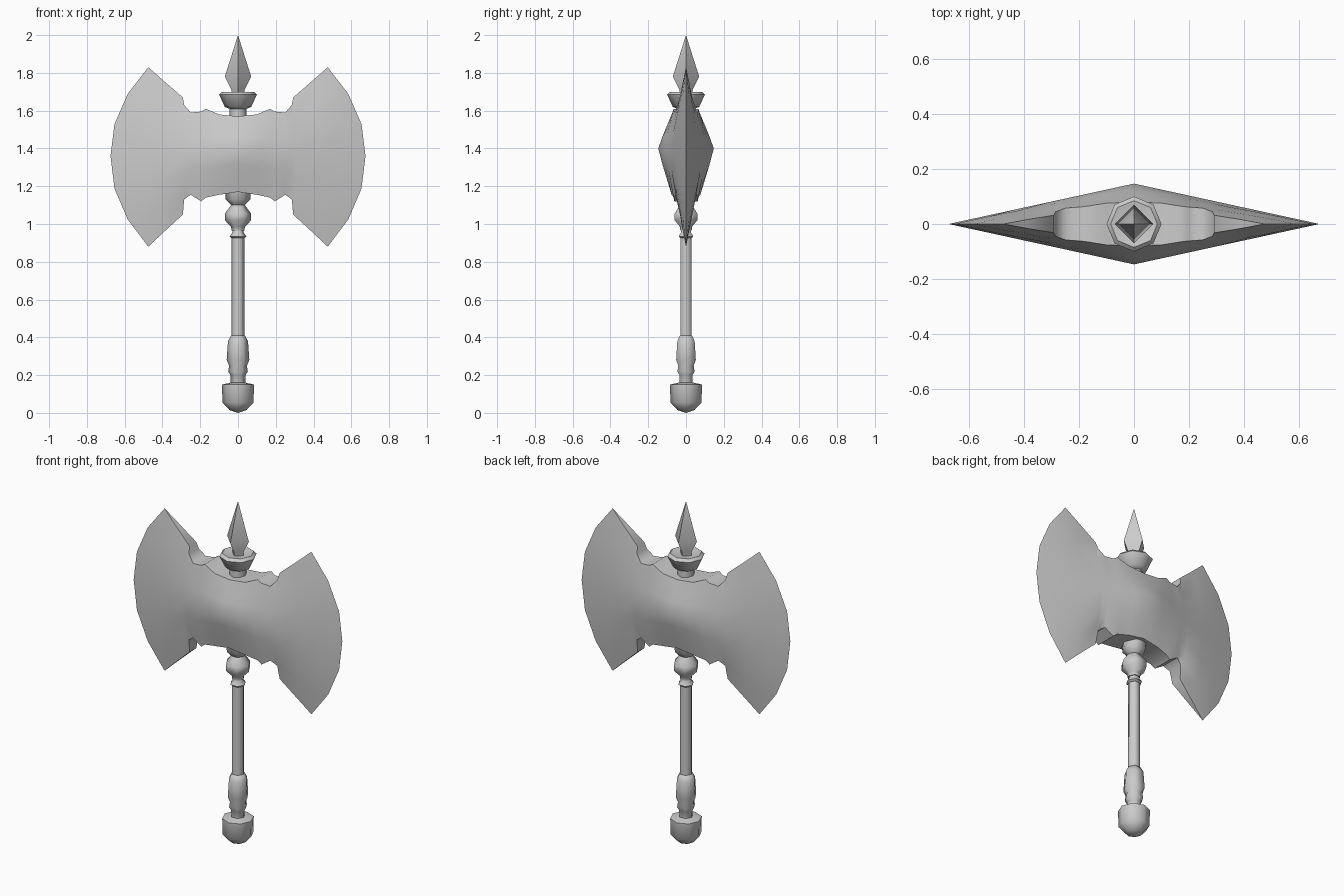
import bpy, bmesh, math

cube = bpy.data.objects.get("Cube")
if cube:
    bpy.data.objects.remove(cube)

steel = bpy.data.materials.new("grey_steel")
GREY = (0.6, 0.6, 0.6, 1)
steel.diffuse_color = GREY
steel.use_nodes = True
steel.node_tree.nodes["Principled BSDF"].inputs["Base Color"].default_value = GREY


def finish(bm, name, angle):
    """Turn a bmesh into a shaded object."""
    bmesh.ops.remove_doubles(bm, verts=bm.verts, dist=0.0005)
    bmesh.ops.recalc_face_normals(bm, faces=bm.faces)
    mesh = bpy.data.meshes.new(name)
    bm.to_mesh(mesh)
    bm.free()
    obj = bpy.data.objects.new(name, mesh)
    mesh.materials.append(steel)
    bpy.context.collection.objects.link(obj)
    bpy.ops.object.select_all(action="DESELECT")
    obj.select_set(True)
    bpy.context.view_layer.objects.active = obj
    bpy.ops.object.shade_smooth_by_angle(angle=math.radians(angle))
    return obj


def bridge(bm, rings):
    """Skin consecutive closed rings of points."""
    rings = [[bm.verts.new(p) for p in ring] for ring in rings]
    for a, b in zip(rings, rings[1:]):
        n = len(a)
        for i in range(n):
            j = (i + 1) % n
            bm.faces.new((a[i], a[j], b[j], b[i]))
    return rings


def turned(name, profile, sides, angle=50):
    """Revolve a (radius, height) profile with few sides."""
    bm = bmesh.new()
    rings = []
    for r, z in profile:
        turns = [math.tau * i / sides for i in range(sides)]
        rings.append([(r * math.cos(t), r * math.sin(t), z) for t in turns])
    skins = bridge(bm, rings)
    for end, (r, z) in ((skins[0], profile[0]), (skins[-1], profile[-1])):
        if r > 0.001:
            bm.faces.new(end)
    return finish(bm, name, angle)


# Handle parts
turned("pommel", [(0, 0), (0.045, 0.015), (0.082, 0.055), (0.085, 0.15), (0.04, 0.16)], 8)
turned("grip", [(0.038, 0.15), (0.04, 0.2), (0.052, 0.22), (0.047, 0.25),
                (0.06, 0.28), (0.053, 0.38), (0.036, 0.41)], 6, 65)
turned("shaft", [(0.035, 0.39), (0.034, 0.94)], 6, 65)
turned("shaft_ring", [(0.034, 0.925), (0.044, 0.935), (0.03, 0.955), (0.03, 0.975)], 6, 65)
turned("lower_collar", [(0.035, 0.965), (0.036, 0.985), (0.07, 1.02), (0.07, 1.055),
                        (0.036, 1.1), (0.065, 1.13), (0.07, 1.2)], 6, 65)
turned("upper_collar", [(0.045, 1.5), (0.045, 1.61), (0.07, 1.62), (0.1, 1.685),
                        (0.085, 1.7), (0.03, 1.69)], 8)
turned("spike", [(0.035, 1.66), (0.035, 1.71), (0.07, 1.78), (0, 2.0)], 4)

# Double axe head: columns of x, top, bottom, rim half-thickness, fullness, outward bow
LENGTH, RIDGE = 0.675, 0.147
columns = [
    (0.00, 1.57, 1.17, 0.080, 1.1, 0),
    (0.10, 1.58, 1.155, 0.076, 1.1, 0),
    (0.17, 1.61, 1.14, 0.065, 1.2, 0),
    (0.195, 1.595, 1.12, 0.062, 1.2, 0),
    (0.25, 1.59, 1.155, 0.058, 1.3, 0),
    (0.285, 1.63, 1.13, 0.045, 1.4, 0),
    (0.292, 1.67, 1.05, 0.032, 1.5, 0.01),
    (0.39, 1.755, 0.96, 0.016, 1.8, 0.04),
    (0.475, 1.83, 0.88, 0.0, 2.2, 0.06),
    (0.475, 1.83, 0.88, 0.0, 2.2, 0.2),
]
rows = [-1, -0.7, -0.36, 0, 0.36, 0.7, 1]


def section(side, column):
    """One closed loop around the head, front face up and back face down."""
    x, top, bottom, rim, full, bow = column
    middle = 1.4 - 0.04 * min(1, x / 0.3)
    ridge = RIDGE * (1 - (x + bow) / LENGTH)
    loop = []
    for v in rows:
        z = middle + v * (top - middle if v > 0 else middle - bottom)
        px = x + bow * (1 - abs(v) ** 2.2)
        y = rim + (ridge - rim) * (1 - abs(v) ** full)
        loop.append((side * px, -y, z))
    return loop + [(px, -y, z) for px, y, z in reversed(loop)]


bm = bmesh.new()
bridge(bm, [section(-1, c) for c in reversed(columns)] + [section(1, c) for c in columns[1:]])
bmesh.ops.remove_doubles(bm, verts=bm.verts, dist=0.0005)
bmesh.ops.dissolve_degenerate(bm, edges=bm.edges, dist=0.0005)
finish(bm, "axe_head", 60)
